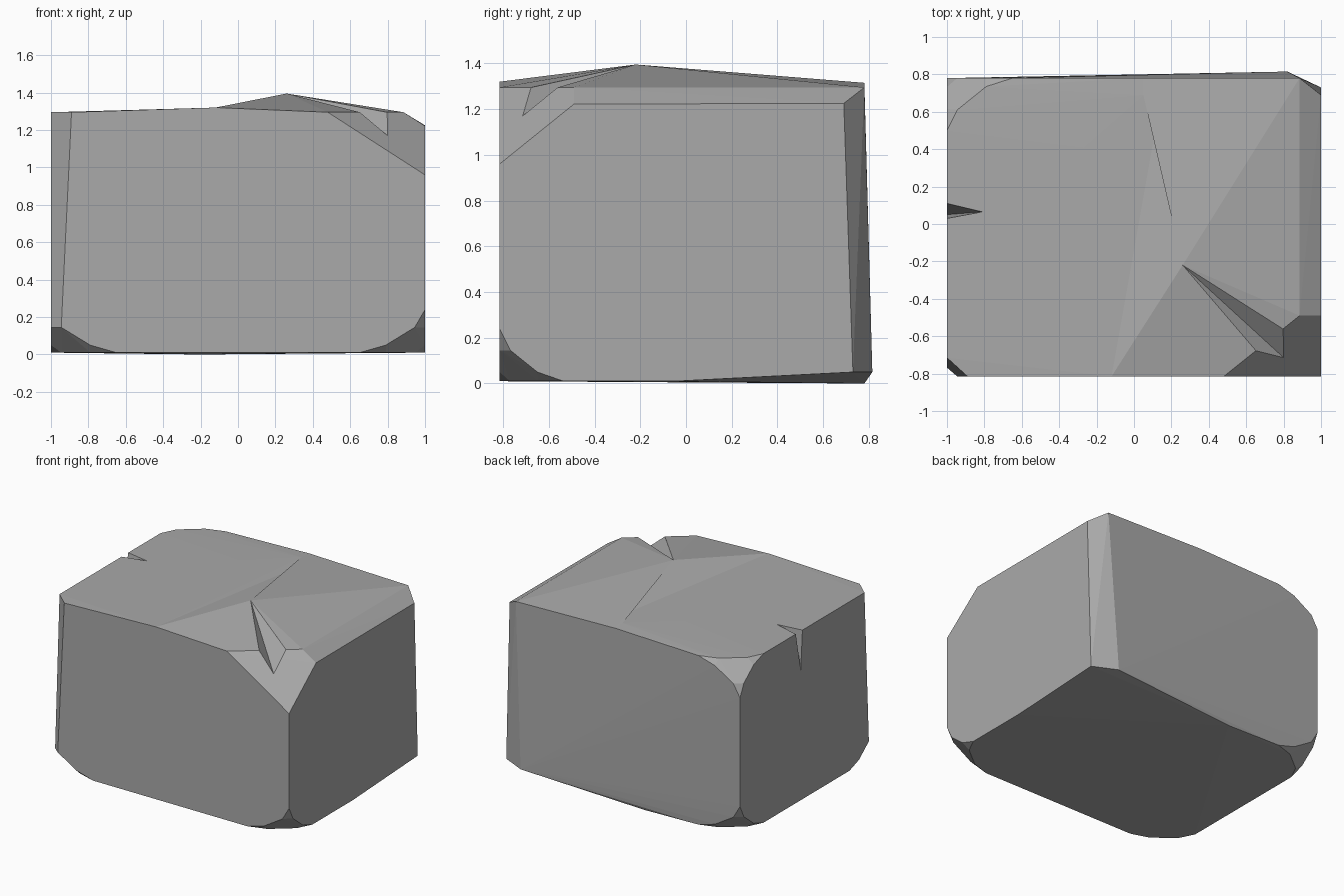
import bpy, bmesh
from mathutils import Vector

if "Cube" in bpy.data.objects:
    bpy.data.objects.remove(bpy.data.objects["Cube"])

stone = bpy.data.materials.new("grey stone")
stone.diffuse_color = (0.4, 0.4, 0.4, 1)
stone.use_nodes = True
stone.node_tree.nodes["Principled BSDF"].inputs["Base Color"].default_value = stone.diffuse_color


def hull(points):
    bm = bmesh.new()
    for p in points:
        bm.verts.new(p)
    bmesh.ops.convex_hull(bm, input=bm.verts[:], use_existing_faces=False)
    loose = [v for v in bm.verts if not v.link_faces]
    bmesh.ops.delete(bm, geom=loose, context='VERTS')
    return bm


def make_object(bm, name):
    bmesh.ops.recalc_face_normals(bm, faces=bm.faces[:])
    me = bpy.data.meshes.new(name)
    bm.to_mesh(me)
    bm.free()
    me.materials.append(stone)
    ob = bpy.data.objects.new(name, me)
    bpy.context.collection.objects.link(ob)
    return ob


def worn_corner(cx, cy, cz, tip=True):
    """Rounded corner outline on the three faces meeting at a block corner."""
    sx = 1 if cx < 0 else -1
    sy = 1 if cy < 0 else -1
    sz = 1 if cz < 0.5 else -1
    offs = [(.35, 0, 0), (.21, 0, .04), (.055, 0, .135),
            (0, .28, 0), (0, .165, .04), (0, .047, .135),
            (.21, .045, 0), (.055, .17, 0)]
    if tip:
        offs.append((0, 0, .23))
    return [(cx + sx * a, cy + sy * b, cz + sz * c) for a, b, c in offs]


# Main block: worn corners plus bevel and break points
F, B, T, Z = -.815, .78, 1.295, .01
pts = worn_corner(1, F, Z) + worn_corner(-1, F, Z, False)
pts += worn_corner(-1, B, Z) + worn_corner(-1, B, T)
pts += [(-1, -.715, T), (-.89, F, T)]                                # front left bevel
pts += [(.48, F, T), (1, F, .96), (1, -.49, 1.222), (.885, -.49, T)]  # chipped corner
pts += [(1, .69, 1.225), (.885, B, T), (1, .73, .05), (.82, .815, .05)]  # back right bevel
pts += [(1, -.05, Z), (-.2, B, 0)]                                   # underside bends
pts += [(-.12, F, 1.32), (.14, .65, 1.32), (.05, .69, 1.32),
        (-.27, .41, 1.315), (.05, B, 1.315)]                         # top crease
bm = hull(pts)

# Raise the right part of the top to a peak
peak = Vector((.26, -.22, 1.395))
bm.normal_update()
raised = []
for f in bm.faces:
    c = f.calc_center_median()
    if f.normal.z > .95 and c.x > -.12 + (c.y - F) * .1775:
        raised.append(f)
bmesh.ops.delete(bm, geom=raised, context='FACES')
rim = [e for e in bm.edges if e.is_boundary]
top = bm.verts.new(peak)
for e in rim:
    bm.faces.new((e.verts[0], e.verts[1], top))
block = make_object(bm, "stone_block")


# Wedge-shaped cracks running from a tip out over the edge
def crack(name, tip, side_a, side_b, bottom):
    tip = Vector(tip)
    a, b, c = [tip + (Vector(p) - tip) * 1.12 for p in (side_a, side_b, bottom)]
    up = Vector((0, 0, .2))
    cutter = make_object(hull([tip, a, b, c, tip + up, a + up, b + up]), name)
    cutter.hide_render = True
    mod = block.modifiers.new(name, 'BOOLEAN')
    mod.operation = 'DIFFERENCE'
    mod.solver = 'EXACT'
    mod.object = cutter
    bpy.context.view_layer.objects.active = block
    bpy.ops.object.modifier_apply(modifier=mod.name)
    bpy.data.objects.remove(cutter)


crack("corner_crack", peak, (.65, -.675, T), (.795, -.56, T), (.795, -.71, 1.172))
crack("left_crack", (-.81, .065, 1.302), (-1, .11, T), (-1, .03, T), (-1, .05, 1.0))
